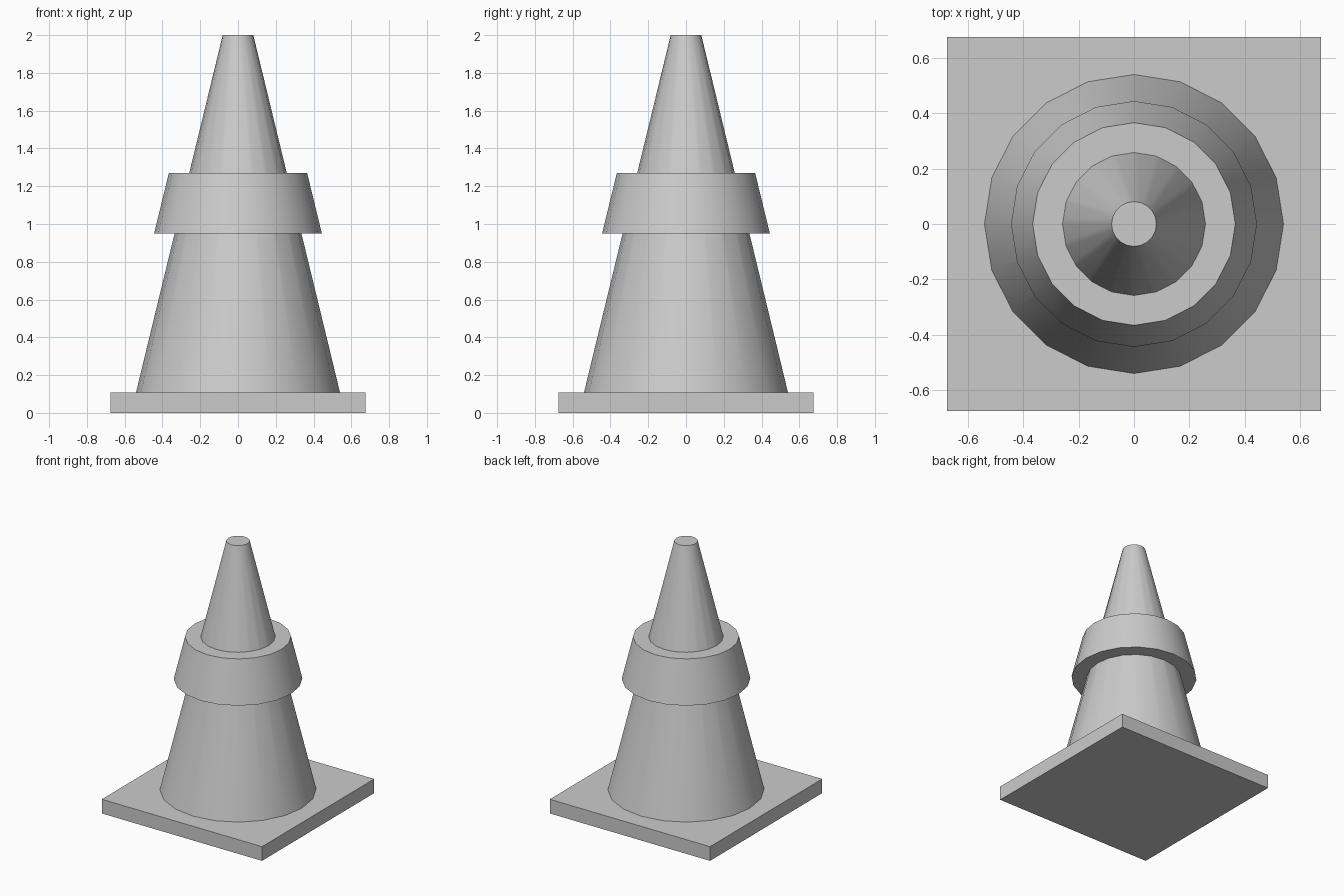
import bpy
import math

if "Cube" in bpy.data.objects:
    bpy.data.objects.remove(bpy.data.objects["Cube"])

SIDES = 20


def frustum(name, r_bottom, r_top, z0, z1):
    # Tapered cylinder standing between two heights, with a corner on the x axis
    bpy.ops.mesh.primitive_cone_add(vertices=SIDES, radius1=r_bottom, radius2=r_top,
                                    depth=z1 - z0, location=(0, 0, (z0 + z1) / 2))
    ob = bpy.context.object
    ob.name = name
    bpy.ops.object.shade_smooth_by_angle(angle=math.radians(30))
    return ob


# Square base plate
bpy.ops.mesh.primitive_cube_add(size=1, location=(0, 0, 0.054))
base = bpy.context.object
base.name = "base_plate"
base.scale = (1.35, 1.35, 0.108)
bpy.ops.object.transform_apply(location=False, rotation=False, scale=True)

# Tall cone body
frustum("cone_body", 0.54, 0.081, 0.108, 2.0)

# Collar band around the cone
frustum("collar", 0.444, 0.366, 0.95, 1.27)
